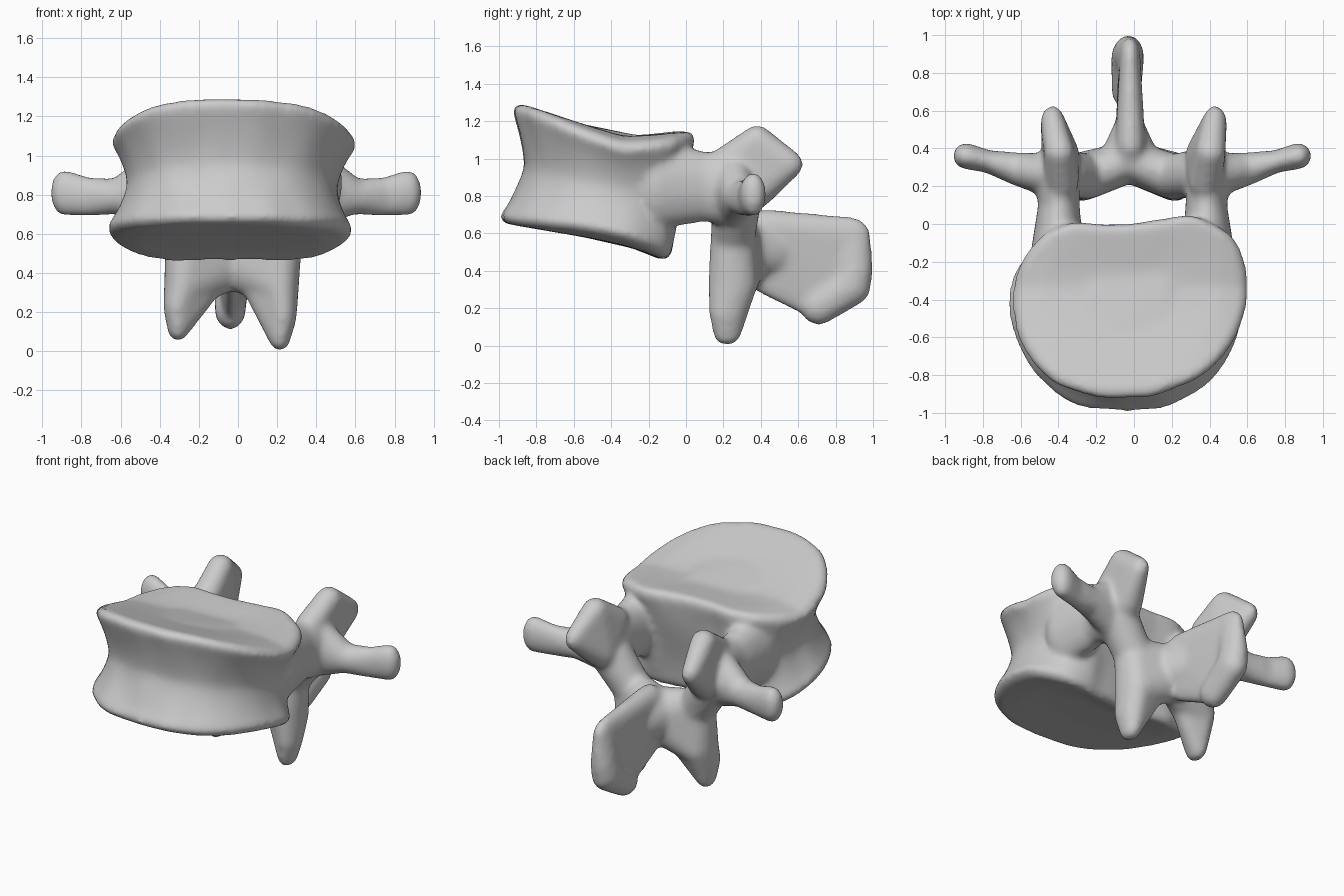
import bpy, bmesh
from math import sin, cos, pi, copysign
from mathutils import Vector, noise

old = bpy.data.objects.get("Cube")
if old:
    bpy.data.objects.remove(old, do_unlink=True)

bone = bpy.data.materials.new("bone grey")
bone.diffuse_color = (0.6, 0.6, 0.6, 1)
bone.use_nodes = True
bone.node_tree.nodes["Principled BSDF"].inputs["Base Color"].default_value = bone.diffuse_color

bm = bmesh.new()

# Proportions of the ellipsoids that the arch is modelled from
ROUND = Vector((1, 1, 1))
TALL = Vector((1, 1, 1.7))
DEEP = Vector((0.8, 1.1, 1))
PLATE = Vector((0.5, 1, 1))
BORDER = Vector((0.8, 1, 1))
FLARE = Vector((1.6, 0.8, 1.8))


def at(x, y, z, radius, shape=ROUND):
    """Ellipsoid as (centre, radii); lower parts lean right, the right tip ends higher."""
    lift = 0.05 if x < 0 and z < 0.25 else 0
    return Vector((x - 0.05 * (1 - z), y, z + lift)), shape * radius


def hull(*nodes):
    """Convex skin around ellipsoids."""
    part = bmesh.new()
    for centre, radii in nodes:
        ball = bmesh.ops.create_icosphere(part, subdivisions=3, radius=1)["verts"]
        for v in ball:
            v.co = centre + Vector(a * r for a, r in zip(v.co, radii))
    bmesh.ops.delete(part, geom=part.faces[:], context="FACES_ONLY")
    result = bmesh.ops.convex_hull(part, input=part.verts[:])
    inside = {v for v in result["geom_interior"] if isinstance(v, bmesh.types.BMVert)}
    bmesh.ops.delete(part, geom=list(inside), context="VERTS")
    loose = [e for e in part.edges if not e.link_faces]
    bmesh.ops.delete(part, geom=loose, context="EDGES")
    bmesh.ops.recalc_face_normals(part, faces=part.faces[:])
    copy = {v: bm.verts.new(v.co) for v in part.verts}
    for f in part.faces:
        bm.faces.new([copy[v] for v in f.verts])
    part.free()


def chain(*nodes):
    for a, b in zip(nodes, nodes[1:]):
        hull(a, b)


# Vertebral body: waisted kidney-shaped rings between two sloping end plates
SIDES = 96
LEVELS = 24
MIDDLE = -0.38


def body_ring(level, shrink=1.0):
    flare = abs(2 * level - 1)
    rim = 0.06 * max(0, (flare - 0.8) / 0.2) ** 3
    width = 0.54 + 0.11 * flare ** 1.5 - rim
    front = 0.86 + (0.17 if level < 0.5 else 0.08) * flare ** 1.5 - rim
    back = 0.12 * level - 0.07 - rim / 2
    ring = []
    for i in range(SIDES):
        a = 2 * pi * i / SIDES
        c, s = cos(a), sin(a)
        x = width * copysign(abs(c) ** (0.5 if s > 0 else 0.86), c)
        y = MIDDLE + s * (back - MIDDLE if s > 0 else MIDDLE + front)
        y -= 0.04 * max(0, s) * max(0, 1 - (x / 0.3) ** 2)
        x, y = x * shrink, MIDDLE + (y - MIDDLE) * shrink
        y += 0.06 * x * level
        rough = 0.02 * noise.noise((x * 6, y * 6, level * 2)) * shrink
        x, y = x * (1 + rough), y + rough
        droop = 0.06 * (x / 0.6) ** 4
        low = 0.43 - 0.23 * y + droop
        high = 1.15 + 0.26 * max(0, -0.33 - y) - droop
        dish = 0.04 * (1 - shrink) * (1 - 2 * level)
        z = low + (high - low) * level + dish
        ring.append(bm.verts.new((x - 0.04 + 0.02 * level, y, z)))
    return ring


rings = [body_ring(0, s) for s in (0.4, 0.8)]
rings += [body_ring(i / LEVELS) for i in range(LEVELS + 1)]
rings += [body_ring(1, s) for s in (0.8, 0.4)]
for lower, upper in zip(rings, rings[1:]):
    for i in range(SIDES):
        j = (i + 1) % SIDES
        bm.faces.new((lower[i], lower[j], upper[j], upper[i]))
bm.faces.new(rings[0][::-1])
bm.faces.new(rings[-1])

keel = at(0, 0.33, 0.5, 0.11, TALL)

# Paired parts of the arch
for side in (-1, 1):
    # Pedicle, flaring into the body
    pillar = at(side * 0.4, 0.25, 0.84, 0.12, TALL)
    chain(at(side * 0.4, -0.15, 0.86, 0.14, TALL), at(side * 0.39, 0.1, 0.85, 0.11, TALL), pillar)

    # Superior articular process with its rear knob
    heel = at(side * 0.38, 0.37, 0.83, 0.1)
    crest = at(side * 0.4, 0.38, 1.1, 0.08)
    hull(at(side * 0.38, 0.22, 0.98, 0.09), crest, heel)
    hull(crest, heel, at(side * 0.43, 0.54, 0.97, 0.08, DEEP))

    # Transverse process
    chain(pillar, at(side * 0.6, 0.29, 0.79, 0.09), at(side * 0.76, 0.33, 0.79, 0.06, TALL),
          at(side * 0.88, 0.36, 0.81, 0.07, TALL))

    # Lamina
    blade = at(side * 0.23, 0.25, 0.57, 0.12)
    facet = at(side * 0.25, 0.25, 0.33, 0.12, DEEP)
    chain(at(side * 0.36, 0.27, 0.76, 0.13), blade, keel)
    hull(blade, facet, keel)

    # Inferior articular process, a blade tapering to an outer tip
    inner = at(side * 0.14, 0.27, 0.3, 0.07)
    hull(blade, facet, inner)
    hull(facet, inner, at(side * 0.27, 0.22, 0.18, 0.09, DEEP), at(side * 0.26, 0.22, 0.07, 0.07, DEEP))

# Spinous process: flared root, thin plate and thickened rear border
hull(at(0, 0.35, 0.52, 0.1, FLARE), at(0, 0.56, 0.5, 0.1, PLATE))
corner = at(0, 0.88, 0.58, 0.11, PLATE)
heel = at(0, 0.88, 0.32, 0.11, BORDER)
point = at(0, 0.71, 0.21, 0.1, BORDER)
hull(at(0, 0.42, 0.63, 0.1, BORDER), at(0, 0.45, 0.36, 0.1, PLATE), corner,
     at(0, 0.88, 0.36, 0.1, PLATE), at(0, 0.7, 0.24, 0.1, PLATE))
chain(corner, at(0, 0.9, 0.4, 0.1, BORDER), heel, point)

bmesh.ops.recalc_face_normals(bm, faces=bm.faces[:])
mesh = bpy.data.meshes.new("vertebra")
bm.to_mesh(mesh)
bm.free()
mesh.materials.append(bone)
vertebra = bpy.data.objects.new("vertebra", mesh)
bpy.context.collection.objects.link(vertebra)

# Fuse all parts into one softly blended surface
remesh = vertebra.modifiers.new("fuse", "REMESH")
remesh.mode = "VOXEL"
remesh.voxel_size = 0.016
remesh.use_smooth_shade = True
soften = vertebra.modifiers.new("soften", "SMOOTH")
soften.factor = 0.5
soften.iterations = 16
